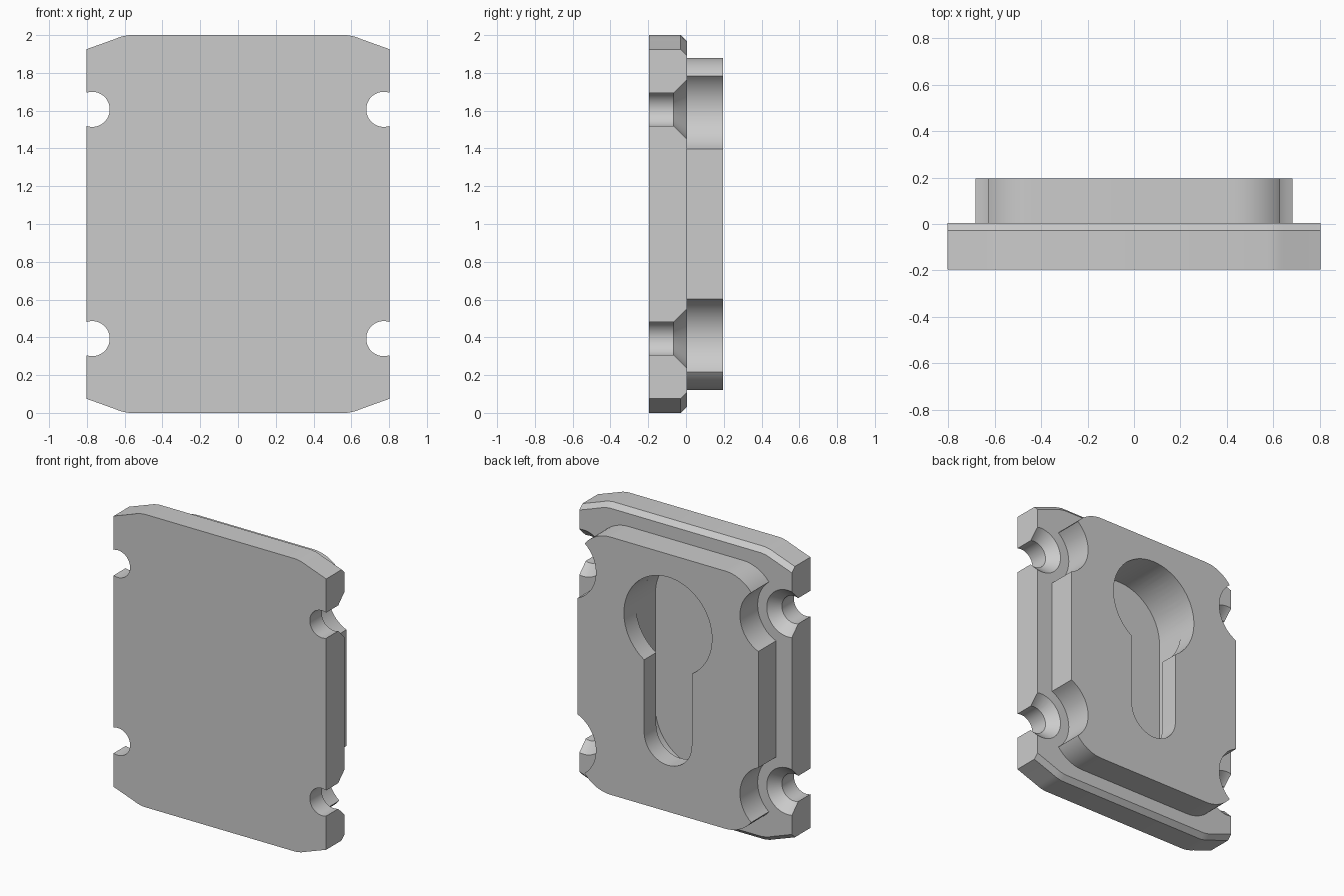
import bpy, bmesh, math

if "Cube" in bpy.data.objects:
    bpy.data.objects.remove(bpy.data.objects["Cube"])

grey = bpy.data.materials.new("plain grey")
grey.diffuse_color = (0.6, 0.6, 0.6, 1)
grey.use_nodes = True
grey.node_tree.nodes["Principled BSDF"].inputs["Base Color"].default_value = grey.diffuse_color

BACK, FRONT, STEP = 0.195, -0.195, 0.004


def arc(cx, cz, r, a0, a1, n):
    """Points on an arc in the xz plane, angles in degrees."""
    return [(cx + r * math.cos(math.radians(a0 + (a1 - a0) * i / n)),
             cz + r * math.sin(math.radians(a0 + (a1 - a0) * i / n)))
            for i in range(n + 1)]


def four_way(quarter):
    """Mirror a top right quarter outline (running from side to top) about x = 0 and z = 1."""
    half = quarter + [(-x, z) for x, z in reversed(quarter)]
    return half + [(x, 2 - z) for x, z in reversed(half)]


def loft(name, rings):
    """Closed solid through rings of (outline, y)."""
    bm = bmesh.new()
    loops = [[bm.verts.new((x, y, z)) for x, z in pts] for pts, y in rings]
    n = len(loops[0])
    for a, b in zip(loops, loops[1:]):
        for i in range(n):
            j = (i + 1) % n
            bm.faces.new((a[i], a[j], b[j], b[i]))
    bm.faces.new(loops[0])
    bm.faces.new(loops[-1])
    bmesh.ops.recalc_face_normals(bm, faces=bm.faces)
    me = bpy.data.meshes.new(name)
    bm.to_mesh(me)
    bm.free()
    me.materials.append(grey)
    ob = bpy.data.objects.new(name, me)
    bpy.context.collection.objects.link(ob)
    return ob


def boolean(target, other, op):
    m = target.modifiers.new(op.lower(), 'BOOLEAN')
    m.operation, m.solver, m.object = op, 'EXACT', other
    bpy.context.view_layer.objects.active = target
    bpy.ops.object.modifier_apply(modifier=m.name)
    bpy.data.objects.remove(other)


# Base plate: sloped corners with a soft bend, chamfered along the top and bottom back edges
corner = [(0.803, 1.925), (0.655, 1.978), (0.635, 1.986), (0.61, 1.994), (0.575, 2.0)]
inner = [(0.803, 1.893), (0.648, 1.949), (0.63, 1.956), (0.606, 1.963), (0.573, 1.968)]
plate = loft("lock_plate", [(four_way(corner), FRONT),
                            (four_way(corner), -0.028),
                            (four_way(inner), STEP)])

# Raised pad on the back with rounded corners
pad = loft("raised_pad", [(four_way(arc(0.433, 1.63, 0.25, 0, 90, 16)), y)
                          for y in (STEP - 0.05, BACK)])
boolean(plate, pad, 'UNION')

# Countersunk screw holes breaking through the sides, with wide clearance in the pad
for sx in (-1, 1):
    for z in (0.393, 1.607):
        rings = [(0.093, -0.3), (0.093, -0.065), (0.159, STEP), (0.228, STEP), (0.228, 0.3)]
        hole = loft("screw_hole", [(arc(sx * 0.772, z, r, 0, 352.5, 47), y)
                                   for r, y in rings])
        boolean(plate, hole, 'DIFFERENCE')

# Keyhole opening: round entry above a narrow slot with a round end
R, W, CZ, EZ = 0.333, 0.18, 1.39, 0.617
a = math.degrees(math.asin(W / R))
opening = arc(0, CZ, R, -90 + a, 270 - a, 48) + arc(0, EZ, W, 180, 360, 24)
boolean(plate, loft("keyhole_opening", [(opening, 0.0), (opening, 0.3)]), 'DIFFERENCE')

# Wide hidden cavity behind the lip
cavity = arc(0, CZ, R, 0, 180, 36) + arc(0, EZ, R, 180, 360, 36)
boolean(plate, loft("keyhole_cavity", [(cavity, -0.145), (cavity, 0.065)]), 'DIFFERENCE')

bpy.ops.object.select_all(action='DESELECT')
plate.select_set(True)
bpy.context.view_layer.objects.active = plate
bpy.ops.object.shade_smooth_by_angle(angle=math.radians(18))
